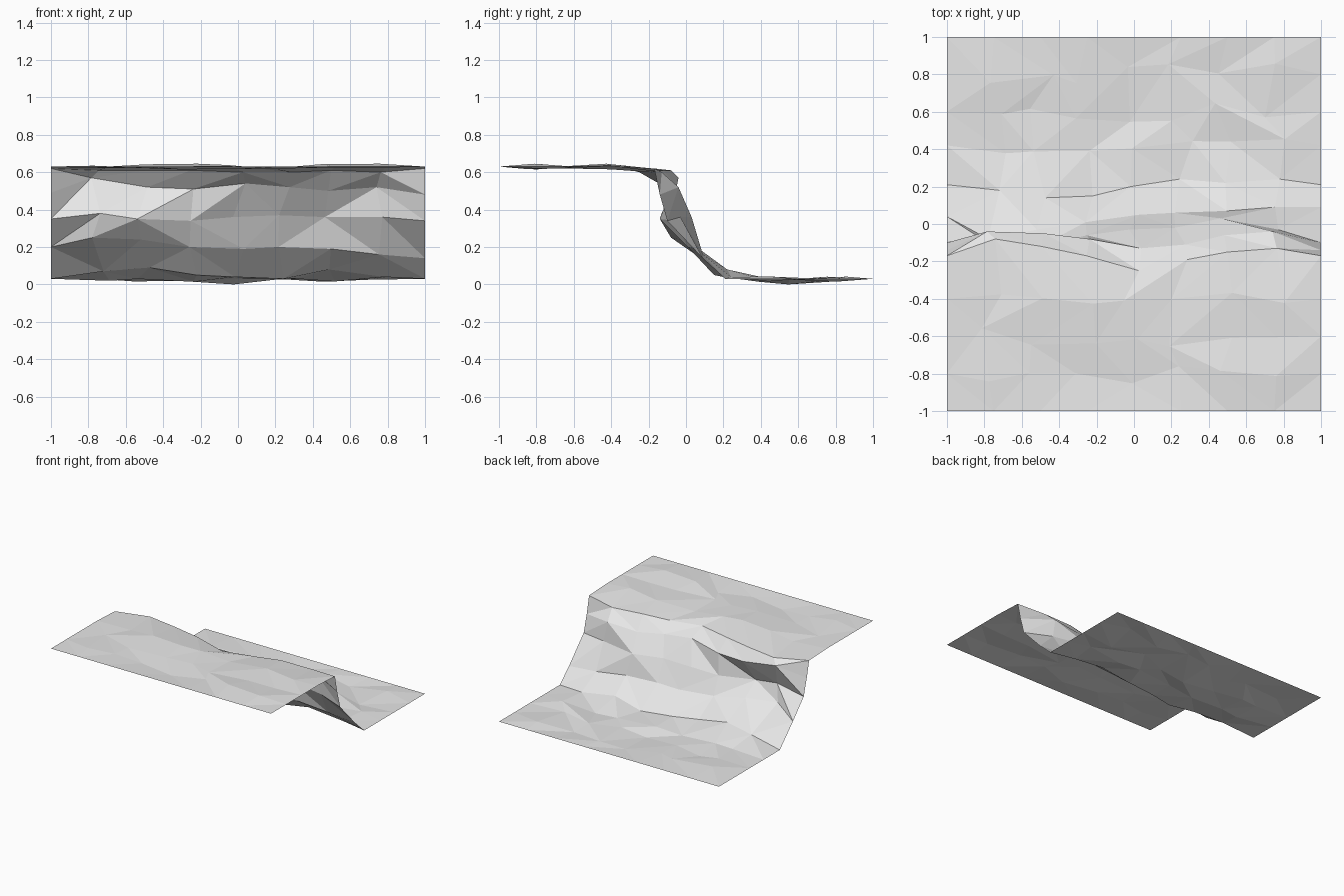
import bpy, bmesh, random

# Remove the default cube
cube = bpy.data.objects.get("Cube")
if cube:
    bpy.data.objects.remove(cube, do_unlink=True)

random.seed(7)

# Cliff contours from crest to foot, in hundredths, evenly spaced along x
CONTOURS = {
    "crest": ([-17, -8, -12, -17, -25, -19, -15, -13, -17],
              [62, 61, 61, 61, 60, 60, 61, 60, 62]),
    "brow": ([-14, -4, -5, -8, -13, -11, -6, -4, -14],
             [49, 57, 52, 51, 54, 52, 50, 52, 48]),
    "ledge": ([-10, -13, -14, -6, -3, -2, 3, -3, -10],
              [35, 38, 35, 34, 36, 37, 36, 36, 34]),
    "skirt": ([4, -8, -3, 1, 5, 6, 7, 9, 9],
              [20, 25, 24, 20, 19, 20, 19, 16, 14]),
    "foot": ([21, 18, 14, 15, 20, 24, 22, 24, 21],
             [3, 7, 9, 5, 4, 3, 8, 4, 3]),
}
COLUMNS = 9
LAST = COLUMNS - 1
HIGH, LOW = 0.63, 0.03


def column_x(i):
    return 2 * i / LAST - 1


def wobble(amount):
    return random.uniform(-amount, amount)


def flat_row(y, level):
    """Nearly flat row of ground; the outer border stays straight and level."""
    row = []
    for i in range(COLUMNS):
        side = i in (0, LAST)
        border = abs(y) == 1
        row.append((column_x(i) + (0 if side or border else wobble(0.07)),
                    y + (0 if border or side else wobble(0.06)),
                    level + (0 if side or border else wobble(0.016))))
    return row


def cliff_row(ys, zs):
    """One contour of the cliff, with inner points shifted sideways a little."""
    return [(column_x(i) + (0 if i in (0, LAST) else wobble(0.04)),
             y / 100, z / 100) for i, (y, z) in enumerate(zip(ys, zs))]


# Rows from the front of the upper ground to the back of the lower ground
rows = [flat_row(y, HIGH) for y in (-1, -0.8, -0.6, -0.4)]
rows += [cliff_row(ys, zs) for ys, zs in CONTOURS.values()]
rows += [flat_row(y, LOW) for y in (0.42, 0.6, 0.8, 1)]

# Single faceted sheet
bm = bmesh.new()
grid = [[bm.verts.new(p) for p in row] for row in rows]
for near, far in zip(grid, grid[1:]):
    for i in range(LAST):
        a, b, c, d = near[i], near[i + 1], far[i + 1], far[i]
        if random.random() < 0.5:
            triangles = ((a, b, c), (a, c, d))
        else:
            triangles = ((a, b, d), (b, c, d))
        for corners in triangles:
            bm.faces.new(corners)

# Lowest dip of the ground rests on the floor
lowest = min(bm.verts, key=lambda v: v.co.z)
lowest.co.z = 0

mesh = bpy.data.meshes.new("cliff_terrain")
bm.to_mesh(mesh)
bm.free()
terrain = bpy.data.objects.new("cliff_terrain", mesh)
bpy.context.collection.objects.link(terrain)

# Plain stone colour
stone = bpy.data.materials.new("grey_stone")
stone.use_nodes = True
colour = (0.8, 0.8, 0.8, 1)
stone.diffuse_color = colour
stone.node_tree.nodes["Principled BSDF"].inputs["Base Color"].default_value = colour
mesh.materials.append(stone)
